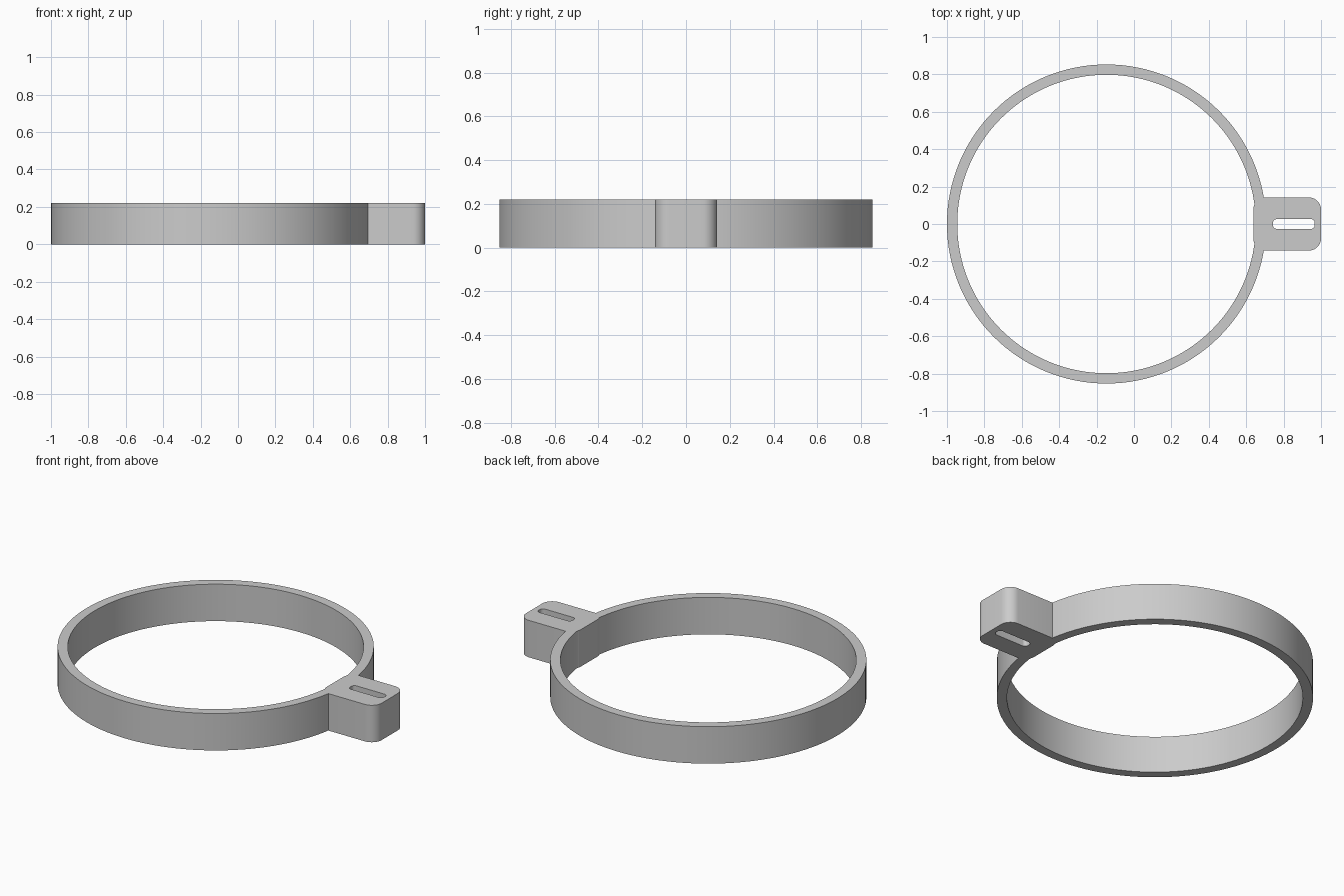
import bpy, bmesh, math

HEIGHT = 0.22
RING_X = -0.147
OUTER_R, INNER_R = 0.853, 0.798

cube = bpy.data.objects.get("Cube")
if cube:
    bpy.data.objects.remove(cube, do_unlink=True)

grey = bpy.data.materials.new("plain grey")
grey.use_nodes = True
colour = (0.6, 0.6, 0.6, 1)
grey.diffuse_color = colour
grey.node_tree.nodes["Principled BSDF"].inputs["Base Color"].default_value = colour


def circle(radius, count=128):
    return [(RING_X + radius * math.cos(math.tau * i / count),
             radius * math.sin(math.tau * i / count)) for i in range(count)]


def rounded_rect(x0, x1, half_y, radius, steps=10):
    """Counter-clockwise outline with four rounded corners."""
    corners = [(x1 - radius, half_y - radius), (x0 + radius, half_y - radius),
               (x0 + radius, radius - half_y), (x1 - radius, radius - half_y)]
    points = []
    for k, (cx, cy) in enumerate(corners):
        for s in range(steps + 1):
            a = math.pi / 2 * (k + s / steps)
            points.append((cx + radius * math.cos(a), cy + radius * math.sin(a)))
    return points


def prism(name, outline, z0=0.0, z1=HEIGHT):
    """Extrude a flat outline upwards into a closed solid."""
    bm = bmesh.new()
    face = bm.faces.new([bm.verts.new((x, y, z0)) for x, y in outline])
    top = bmesh.ops.extrude_face_region(bm, geom=[face])["geom"]
    bmesh.ops.translate(bm, vec=(0, 0, z1 - z0),
                        verts=[v for v in top if isinstance(v, bmesh.types.BMVert)])
    bmesh.ops.recalc_face_normals(bm, faces=bm.faces)
    mesh = bpy.data.meshes.new(name)
    bm.to_mesh(mesh)
    bm.free()
    mesh.materials.append(grey)
    obj = bpy.data.objects.new(name, mesh)
    bpy.context.collection.objects.link(obj)
    return obj


def combine(target, tool, operation):
    """Apply a boolean and remove the tool object."""
    mod = target.modifiers.new(operation.lower(), "BOOLEAN")
    mod.operation, mod.object, mod.solver = operation, tool, "EXACT"
    bpy.context.view_layer.objects.active = target
    bpy.ops.object.modifier_apply(modifier=mod.name)
    bpy.data.objects.remove(tool, do_unlink=True)


# Round band with an open middle
band = prism("ring_with_tab", circle(OUTER_R))
combine(band, prism("ring_opening", circle(INNER_R), -0.1, HEIGHT + 0.1), "DIFFERENCE")

# Solid tab with rounded corners, running through the band wall
combine(band, prism("tab", rounded_rect(0.638, 1.0, 0.142, 0.065)), "UNION")

# Narrow slot through the tab
slot = rounded_rect(0.743, 0.966, 0.026, 0.02, 6)
combine(band, prism("tab_slot", slot, -0.1, HEIGHT + 0.1), "DIFFERENCE")

# Smooth curved walls with sharp rims
bpy.ops.object.select_all(action="DESELECT")
band.select_set(True)
bpy.context.view_layer.objects.active = band
bpy.ops.object.shade_smooth_by_angle(angle=math.radians(30))
